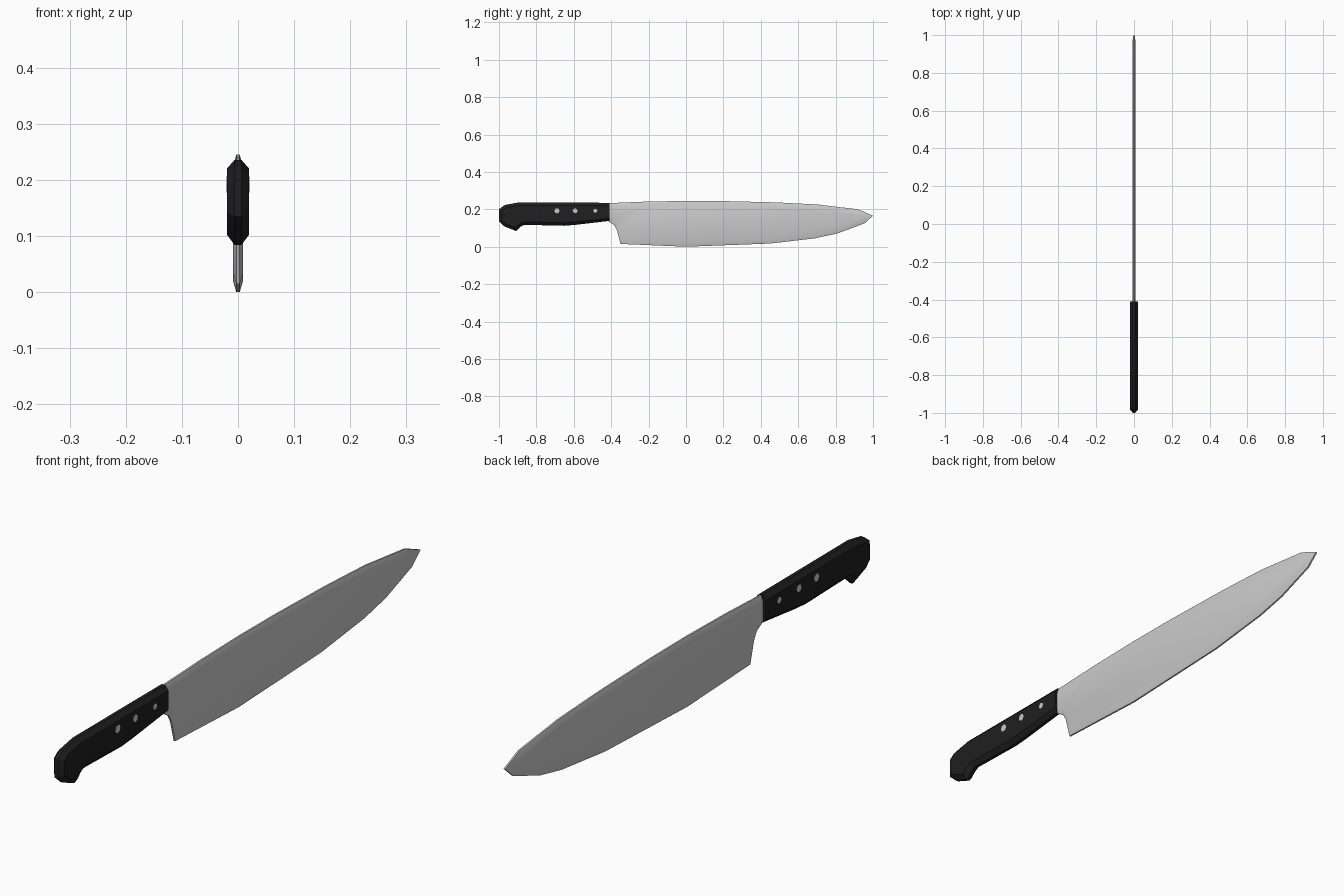
import bpy, bmesh, math
from mathutils import Vector, Matrix

if "Cube" in bpy.data.objects:
    bpy.data.objects.remove(bpy.data.objects["Cube"])


def material(name, rgb):
    m = bpy.data.materials.new(name)
    m.diffuse_color = (*rgb, 1)
    m.use_nodes = True
    m.node_tree.nodes["Principled BSDF"].inputs["Base Color"].default_value = m.diffuse_color
    return m


steel = material("steel", (0.60, 0.60, 0.60))
black = material("black handle", (0.014, 0.014, 0.014))
rivet_steel = material("rivet steel", (0.60, 0.60, 0.60))


def inset(points, d):
    """Mitred inward offset of a clockwise (y, z) outline."""
    pts = [Vector(p) for p in points]
    out = []
    for i, p in enumerate(pts):
        a = (p - pts[i - 1]).normalized()
        b = (pts[(i + 1) % len(pts)] - p).normalized()
        na, nb = Vector((a.y, -a.x)), Vector((b.y, -b.x))
        out.append(p + (na + nb) * d / (1 + na.dot(nb)))
    return out


def finish(name, bm, mat, angle):
    bmesh.ops.recalc_face_normals(bm, faces=bm.faces)
    me = bpy.data.meshes.new(name)
    bm.to_mesh(me)
    bm.free()
    me.materials.append(mat)
    ob = bpy.data.objects.new(name, me)
    bpy.context.collection.objects.link(ob)
    bpy.ops.object.select_all(action='DESELECT')
    ob.select_set(True)
    bpy.context.view_layer.objects.active = ob
    bpy.ops.object.shade_smooth_by_angle(angle=math.radians(angle))
    return ob


def slab(name, outline, half, edge, bevel, joint_y, mat, angle):
    """Outline extruded across x, with its rim thinned; square at joint_y."""
    inner = inset(outline, bevel)
    for o, q in zip(outline, inner):
        if abs(o[0] - joint_y) < 1e-6:
            q.x = joint_y
    bm = bmesh.new()
    rings = [[bm.verts.new((x, p[0], p[1])) for p in ring]
             for x, ring in ((-half, inner), (-edge, outline), (edge, outline), (half, inner))]
    n = len(outline)
    for r, s in zip(rings, rings[1:]):
        for i in range(n):
            j = (i + 1) % n
            if outline[i][0] == joint_y and outline[j][0] == joint_y:
                continue
            bm.faces.new((r[i], r[j], s[j], s[i]))
    bm.faces.new(rings[0])
    bm.faces.new(rings[-1])
    # flat end cap at the joint
    e = [i for i in range(n) if outline[i][0] == joint_y]
    bm.faces.new([r[e[0]] for r in rings] + [r[e[1]] for r in reversed(rings)])
    return finish(name, bm, mat, angle)


# Blade: spine, point, curved edge, heel and choil
blade = [(-0.415, 0.233), (-0.22, 0.241), (0, 0.245), (0.2, 0.244), (0.48, 0.237),
         (0.70, 0.226), (0.92, 0.20), (1.0, 0.166), (0.955, 0.125), (0.81, 0.071),
         (0.69, 0.045), (0.45, 0.017), (0, 0.0), (-0.35, 0.015), (-0.37, 0.09),
         (-0.385, 0.117), (-0.415, 0.135)]
slab("blade", blade, 0.009, 0.003, 0.02, -0.415, steel, 60)

# Handle with hooked butt
handle = [(-0.41, 0.235), (-0.41, 0.138), (-0.59, 0.117), (-0.65, 0.112), (-0.865, 0.117),
          (-0.885, 0.106), (-0.908, 0.084), (-0.97, 0.108), (-1.0, 0.135), (-1.0, 0.20),
          (-0.97, 0.223), (-0.90, 0.236)]
slab("handle", handle, 0.02, 0.006, 0.016, -0.41, black, 30)

# Rivets through both sides of the handle
for k, (y, r) in enumerate(((-0.69, 0.014), (-0.593, 0.013), (-0.485, 0.011))):
    bm = bmesh.new()
    bmesh.ops.create_cone(bm, cap_ends=True, segments=8, radius1=r, radius2=r, depth=0.0408,
                          matrix=Matrix.Translation((0, y, 0.192)) @ Matrix.Rotation(math.pi / 2, 4, 'Y'))
    finish(f"rivet_{k + 1}", bm, rivet_steel, 30)
